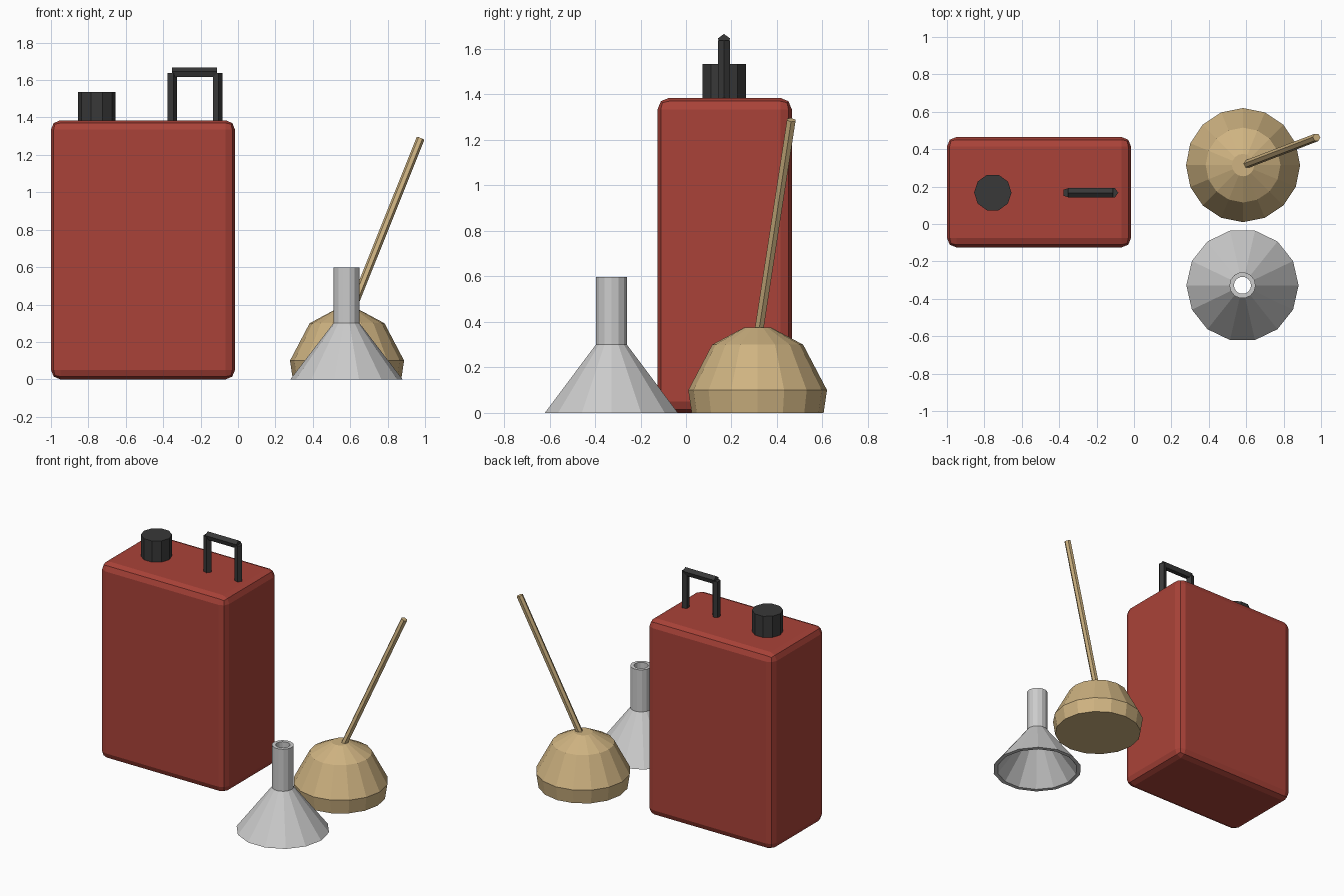
import bpy, bmesh
from math import cos, sin, tau
from mathutils import Vector, Matrix

if "Cube" in bpy.data.objects:
    bpy.data.objects.remove(bpy.data.objects["Cube"])


def material(name, rgb):
    m = bpy.data.materials.new(name)
    m.diffuse_color = (*rgb, 1)
    m.use_nodes = True
    m.node_tree.nodes["Principled BSDF"].inputs["Base Color"].default_value = m.diffuse_color
    return m


RED = material("red_paint", (0.40, 0.055, 0.04))
DARK = material("dark_plastic", (0.04, 0.04, 0.04))
TAN = material("tan", (0.62, 0.45, 0.22))


def finish(name, bm, mat=None):
    bmesh.ops.recalc_face_normals(bm, faces=bm.faces)
    me = bpy.data.meshes.new(name)
    bm.to_mesh(me)
    bm.free()
    ob = bpy.data.objects.new(name, me)
    bpy.context.collection.objects.link(ob)
    if mat:
        me.materials.append(mat)
    return ob


def lathe(name, profile, sides, matrix, mat=None, loop=False):
    """Spin (radius, height) points round local z; cap the ends or close the loop."""
    bm = bmesh.new()
    rings = [[bm.verts.new((r * cos(tau * i / sides), r * sin(tau * i / sides), z))
              for i in range(sides)] for r, z in profile]
    pairs = list(zip(rings, rings[1:]))
    if loop:
        pairs.append((rings[-1], rings[0]))
    else:
        bm.faces.new(rings[0])
        bm.faces.new(rings[-1])
    for a, b in pairs:
        for i in range(sides):
            j = (i + 1) % sides
            bm.faces.new((a[i], a[j], b[j], b[i]))
    bm.transform(matrix)
    return finish(name, bm, mat)


def rod(name, start, end, radius, sides, mat, corner=(1, 0, 0)):
    """Prism between two points with one corner pointing along 'corner'."""
    a, b = Vector(start), Vector(end)
    z = (b - a).normalized()
    y = z.cross(Vector(corner)).normalized()
    x = y.cross(z)
    m = Matrix((x, y, z)).transposed().to_4x4()
    return lathe(name, [(radius, 0), (radius, (b - a).length)], sides,
                 Matrix.Translation(a) @ m, mat)


# can body with rounded edges
bm = bmesh.new()
bmesh.ops.create_cube(bm, size=1)
bm.transform(Matrix.Translation((-0.508, 0.17, 0.6925)) @ Matrix.Diagonal((0.984, 0.59, 1.385, 1)))
bmesh.ops.bevel(bm, geom=bm.edges[:], offset=0.05, segments=2, profile=0.5, affect='EDGES')
finish("can_body", bm, RED)

# screw cap
rod("can_cap", (-0.755, 0.168, 1.37), (-0.755, 0.168, 1.535), 0.1, 10, DARK)

# carrying handle
L, R, Y, TOP = -0.354, -0.112, 0.167, 1.638
for side, x in (("left", L), ("right", R)):
    rod("handle_post_" + side, (x, Y, 1.36), (x, Y, TOP), 0.028, 5, DARK)
rod("handle_grip", (L, Y, TOP), (R, Y, TOP), 0.028, 5, DARK, corner=(0, 0, 1))

# hollow funnel, spout up
lathe("funnel", [(0.3, 0), (0.07, 0.3), (0.07, 0.597), (0.046, 0.597), (0.046, 0.3), (0.272, 0)],
      14, Matrix.Translation((0.58, -0.328, 0)), loop=True)

# domed head and leaning stick
lathe("dome_head", [(0.29, 0), (0.305, 0.1), (0.2, 0.3), (0.06, 0.375)],
      16, Matrix.Translation((0.583, 0.315, 0)), TAN)
rod("stick", (0.58, 0.311, 0.3), (0.976, 0.463, 1.288), 0.022, 6, TAN)
